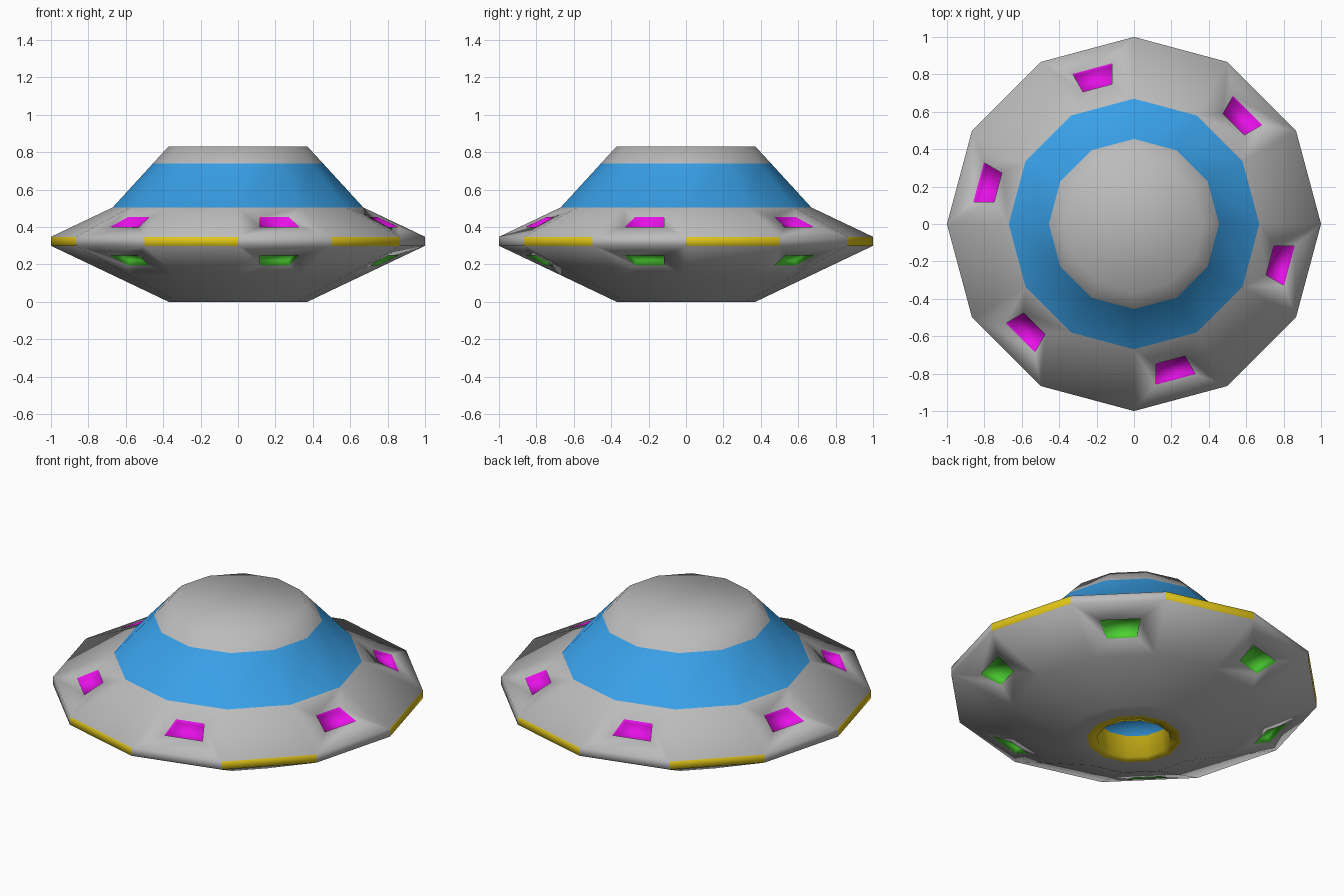
import bpy, bmesh, math

if "Cube" in bpy.data.objects:
    bpy.data.objects.remove(bpy.data.objects["Cube"])

SIDES = 12


def material(name, rgb):
    m = bpy.data.materials.new(name)
    m.diffuse_color = (*rgb, 1.0)
    m.use_nodes = True
    m.node_tree.nodes["Principled BSDF"].inputs["Base Color"].default_value = m.diffuse_color
    return m


mats = [
    material("hull grey", (0.50, 0.50, 0.50)),
    material("canopy blue", (0.04, 0.35, 0.80)),
    material("light yellow", (0.75, 0.56, 0.01)),
    material("window magenta", (0.80, 0.005, 0.80)),
    material("window green", (0.08, 0.70, 0.035)),
]
GREY, BLUE, YELLOW, MAGENTA, GREEN = range(5)

# Profile from the bottom hatch floor round to the roof: radius, height,
# and colour of the band leading to the next point
profile = [
    (0.20, 0.13, YELLOW),    # hatch wall
    (0.20, 0.00, YELLOW),    # hatch ring
    (0.255, 0.00, GREY),     # belly
    (0.37, 0.00, GREY),      # lower slope
    (0.67, 0.143, GREY),     # lower window band
    (1.00, 0.30, GREY),      # rim
    (1.00, 0.348, GREY),     # upper window band
    (0.67, 0.505, BLUE),     # canopy
    (0.455, 0.74, GREY),     # roof slope
    (0.37, 0.832, GREY),
]
LOWER, RIM, UPPER = 4, 5, 6

bm = bmesh.new()
rings = []
for r, z, _ in profile:
    rings.append([bm.verts.new((r * math.cos(math.tau * i / SIDES),
                                r * math.sin(math.tau * i / SIDES), z))
                  for i in range(SIDES)])

# Skin the bands, noting the alternate faces that carry windows and rim lights
windows = {MAGENTA: [], GREEN: []}
for k in range(len(profile) - 1):
    a, b = rings[k], rings[k + 1]
    for i in range(SIDES):
        j = (i + 1) % SIDES
        f = bm.faces.new((a[i], a[j], b[j], b[i]))
        f.material_index = profile[k][2]
        if k == RIM and i % 2 == 0:
            f.material_index = YELLOW
        if k == UPPER and i % 2 == 1:
            windows[MAGENTA].append(f)
        if k == LOWER and i % 2 == 1:
            windows[GREEN].append(f)

# Hatch floor and roof cap
bm.faces.new(rings[0][::-1]).material_index = BLUE
bm.faces.new(rings[-1]).material_index = GREY
bmesh.ops.recalc_face_normals(bm, faces=bm.faces[:])

# Recessed windows: inset a frame, then push the pane inwards
for colour, faces in windows.items():
    bmesh.ops.inset_individual(bm, faces=faces, thickness=0.118,
                               use_even_offset=True)
    walls = bmesh.ops.inset_individual(bm, faces=faces, thickness=0.0005,
                                       depth=-0.03, use_even_offset=True)["faces"]
    for f in list(walls) + faces:
        f.material_index = colour

for f in bm.faces:
    f.smooth = True

mesh = bpy.data.meshes.new("saucer_hull")
bm.to_mesh(mesh)
bm.free()
for m in mats:
    mesh.materials.append(m)
hull = bpy.data.objects.new("saucer_hull", mesh)
bpy.context.collection.objects.link(hull)
